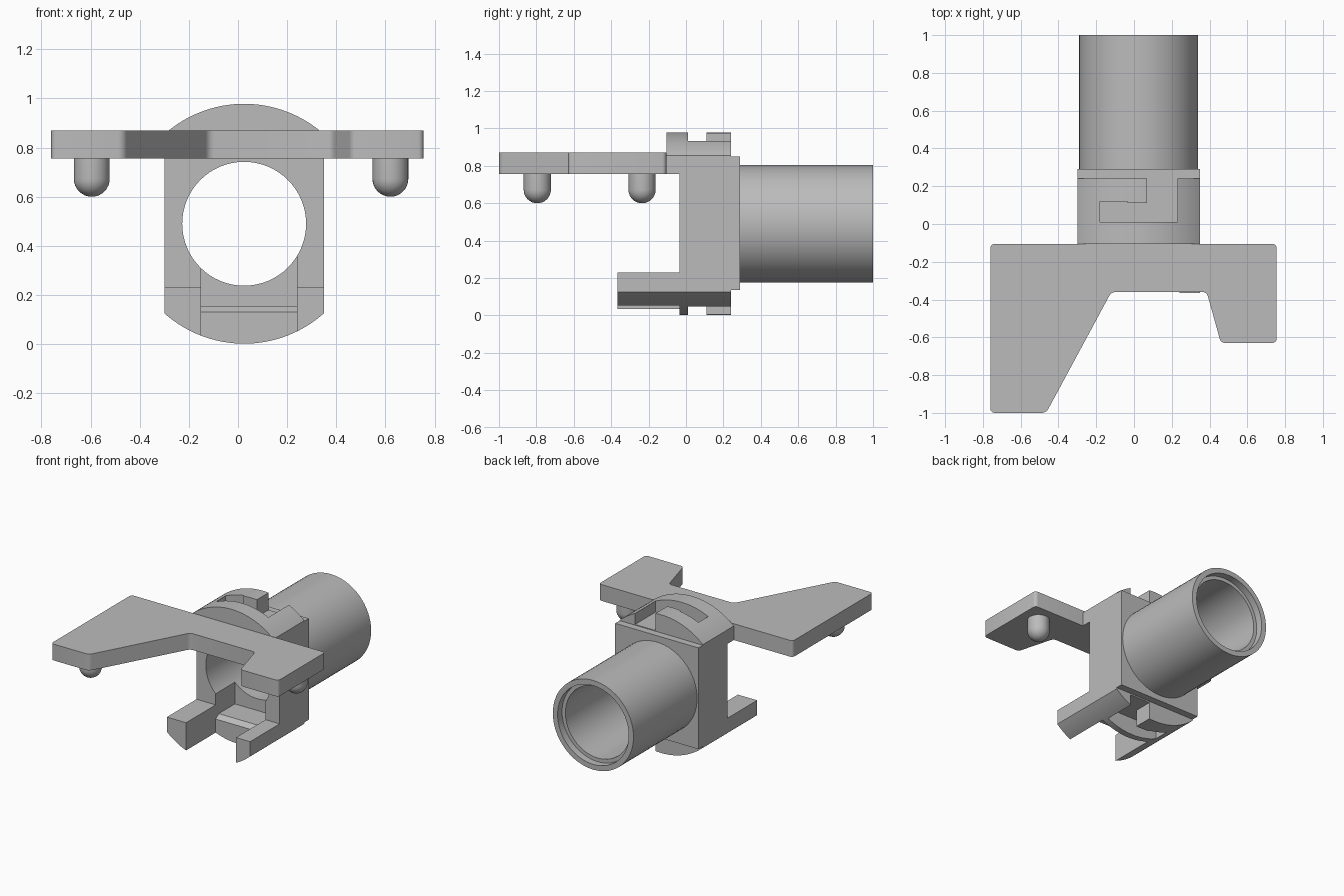
import bpy, bmesh, math
from mathutils import Matrix, Vector

if "Cube" in bpy.data.objects:
    bpy.data.objects.remove(bpy.data.objects["Cube"], do_unlink=True)

CX, CZ = 0.025, 0.49          # bore axis
LEFT, RIGHT = -0.30, 0.35     # side faces of the body

grey = bpy.data.materials.new("light_grey")
grey.use_nodes = True
grey.diffuse_color = (0.5, 0.5, 0.5, 1)
grey.node_tree.nodes["Principled BSDF"].inputs["Base Color"].default_value = (0.5, 0.5, 0.5, 1)


def add_object(name, bm):
    bmesh.ops.recalc_face_normals(bm, faces=bm.faces)
    mesh = bpy.data.meshes.new(name)
    bm.to_mesh(mesh)
    bm.free()
    mesh.materials.append(grey)
    ob = bpy.data.objects.new(name, mesh)
    bpy.context.collection.objects.link(ob)
    return ob


def prism(name, points, axis, start, end):
    """Extrude a 2D outline along x, y or z."""
    place = {"x": lambda p, d: (d, p[0], p[1]),
             "y": lambda p, d: (p[0], d, p[1]),
             "z": lambda p, d: (p[0], p[1], d)}[axis]
    bm = bmesh.new()
    face = bm.faces.new([bm.verts.new(place(p, start)) for p in points])
    moved = bmesh.ops.extrude_face_region(bm, geom=[face])["geom"]
    shift = Vector(place((0, 0), end - start))
    bmesh.ops.translate(bm, vec=shift, verts=[v for v in moved if isinstance(v, bmesh.types.BMVert)])
    return add_object(name, bm)


def box(name, x, y, z):
    return prism(name, [(x[0], y[0]), (x[1], y[0]), (x[1], y[1]), (x[0], y[1])], "z", *z)


def lathe(name, profile, origin, turn=None, steps=64):
    """Spin (radius, height) points about z, then turn and place."""
    bm = bmesh.new()
    verts = [bm.verts.new((r, 0, h)) for r, h in profile]
    edges = [bm.edges.new(pair) for pair in zip(verts, verts[1:])]
    bmesh.ops.spin(bm, geom=verts + edges, axis=(0, 0, 1), cent=(0, 0, 0),
                   angle=math.tau, steps=steps, use_duplicate=False)
    bmesh.ops.remove_doubles(bm, verts=bm.verts, dist=1e-5)
    if turn:
        bmesh.ops.transform(bm, matrix=turn, verts=bm.verts)
    bmesh.ops.translate(bm, vec=origin, verts=bm.verts)
    return add_object(name, bm)


def cut(target, cutters):
    for cutter in cutters:
        mod = target.modifiers.new("cut", "BOOLEAN")
        mod.operation, mod.solver, mod.object = "DIFFERENCE", "EXACT", cutter
    bpy.context.view_layer.update()
    result = bpy.data.meshes.new_from_object(target.evaluated_get(bpy.context.evaluated_depsgraph_get()))
    target.modifiers.clear()
    target.data = result
    for cutter in cutters:
        bpy.data.objects.remove(cutter, do_unlink=True)


def smooth(ob):
    bpy.ops.object.select_all(action="DESELECT")
    ob.select_set(True)
    bpy.context.view_layer.objects.active = ob
    bpy.ops.object.shade_smooth_by_angle(angle=math.radians(30))


along_y = Matrix.Rotation(-math.pi / 2, 4, "X")

# Body: disc with flat sides, later carved
R = 0.488
half = math.asin((RIGHT - CX) / R)
angles = [half * (i / 16 - 1) for i in range(33)]
top_arc = [(CX + R * math.sin(a), CZ + R * math.cos(a)) for a in angles]
bottom_arc = [(CX + R * math.sin(a), CZ - R * math.cos(a)) for a in reversed(angles)]
body = prism("body", top_arc + bottom_arc, "y", -0.365, 0.24)

# Bayonet slot outline, open to the rear
slot = [(-0.18, 0.01), (0.23, 0.01), (0.23, 0.3), (0.07, 0.3), (0.07, 0.11),
        (-0.035, 0.11), (-0.035, 0.12), (-0.18, 0.12)]
# Channel between the lower arms with a sloped lip
channel = [(-0.5, -0.1), (-0.035, -0.1), (-0.035, 0.13), (0, 0.155),
           (0.18, 0.155), (0.18, CZ), (-0.5, CZ)]
wide = (-1, 1)
cut(body, [
    box("front_gap_cutter", wide, (-0.5, -0.035), (0.23, 0.755)),
    box("brow_cutter", wide, (-0.5, -0.105), (0.74, 1.2)),
    prism("channel_cutter", channel, "x", -0.15, 0.24),
    prism("top_slot_cutter", slot, "z", 0.855, 1.2),
    prism("bottom_slot_cutter", slot, "z", -0.2, 0.125),
    lathe("bore_cutter", [(0, -0.6), (0.252, -0.6), (0.252, 0.6), (0, 0.6)], (CX, 0, CZ), along_y),
])
smooth(body)

# Rear flange
flange = box("rear_flange", (LEFT, RIGHT), (0.24, 0.29), (0.135, 0.85))
cut(flange, [lathe("flange_cutter", [(0, 0), (0.252, 0), (0.252, 0.6), (0, 0.6)], (CX, 0, CZ), along_y)])
smooth(flange)

# Barrel with a shallow counterbore at the open end
barrel = lathe("barrel", [(0.252, 0.25), (0.315, 0.25), (0.315, 1), (0.278, 1),
                          (0.278, 0.95), (0.252, 0.95), (0.252, 0.25)], (CX, 0, CZ), along_y)
smooth(barrel)

# Forked mounting plate with rounded corners
outline = [(-0.76, -0.105), (-0.76, -1), (-0.465, -1), (-0.12, -0.36),
           (0.385, -0.36), (0.46, -0.63), (0.755, -0.63), (0.755, -0.105)]
plate = prism("mounting_plate", outline, "z", 0.755, 0.87)
bm = bmesh.new()
bm.from_mesh(plate.data)
upright = [e for e in bm.edges if abs(e.verts[0].co.z - e.verts[1].co.z) > 0.05]
bmesh.ops.bevel(bm, geom=upright, offset=0.022, segments=4, profile=0.5, affect="EDGES")
bm.to_mesh(plate.data)
bm.free()
smooth(plate)

# Round-ended locating pegs
r = 0.073
dome = [(r * math.sin(t), 0.673 - r * math.cos(t)) for t in [i * math.pi / 16 for i in range(9)]]
for name, x, y in (("right_peg", -0.595, -0.795), ("left_peg", 0.62, -0.235)):
    smooth(lathe(name, dome + [(r, 0.76), (0, 0.76)], (x, y, 0), steps=32))
